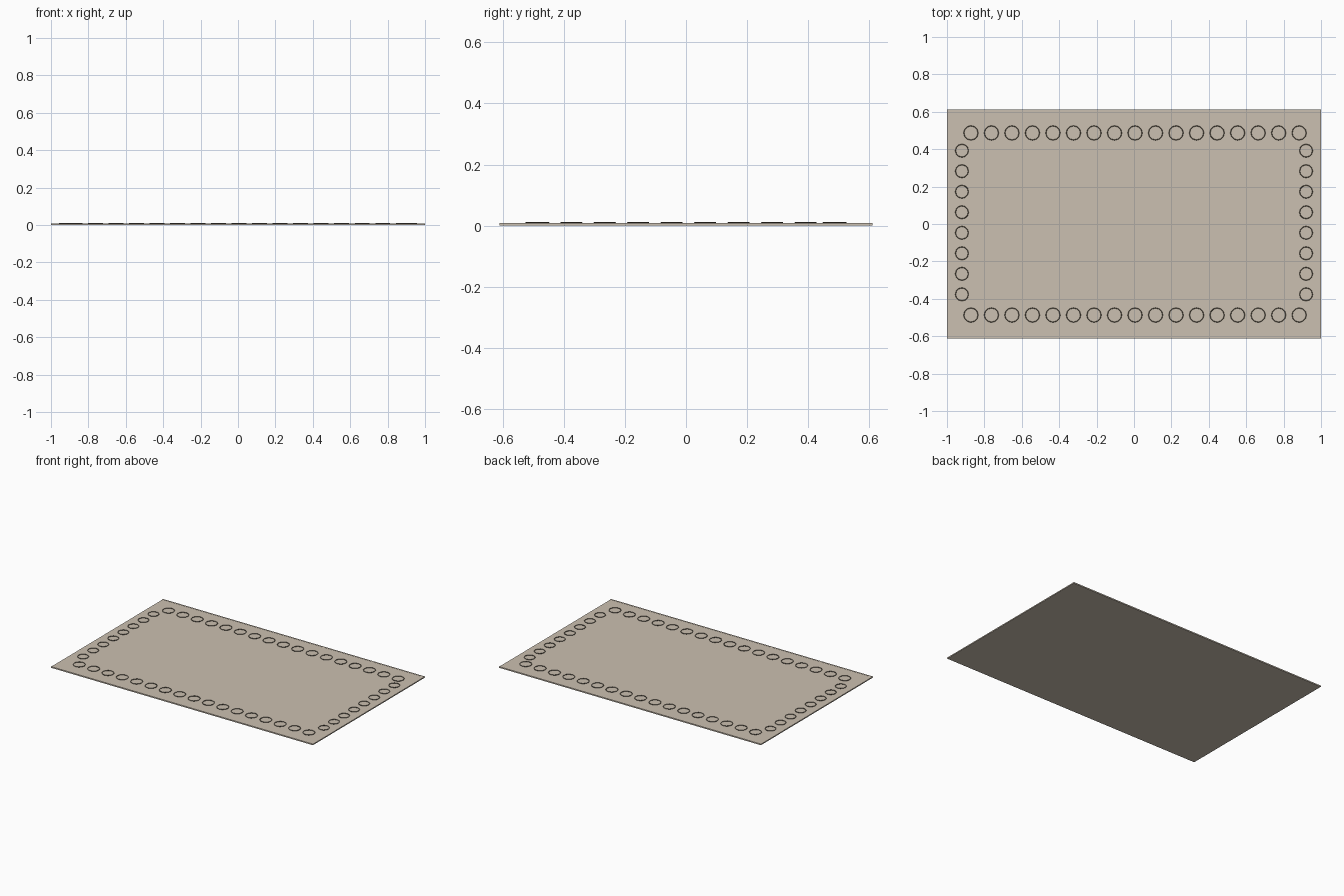
import bpy, bmesh, math

if "Cube" in bpy.data.objects:
    bpy.data.objects.remove(bpy.data.objects["Cube"])

def material(name, col):
    m = bpy.data.materials.new(name)
    m.diffuse_color = (*col, 1)
    m.use_nodes = True
    m.node_tree.nodes["Principled BSDF"].inputs["Base Color"].default_value = m.diffuse_color
    return m

cloth = material("beige_cloth", (0.60, 0.53, 0.44))
thread = material("dark_thread", (0.16, 0.13, 0.09))

def box(name, size, loc, mat):
    bpy.ops.mesh.primitive_cube_add(size=1, location=loc)
    o = bpy.context.object
    o.name = name
    o.scale = size
    bpy.ops.object.transform_apply(location=False, rotation=False)
    o.data.materials.append(mat)
    return o

# Thin mat with a narrow hem along each long edge
box("mat", (2, 1.206, 0.0075), (0, 0, 0.00375), cloth)
for s, side in ((-1, "front"), (1, "back")):
    box(side + "_hem", (2, 0.009, 0.0085), (0, s * 0.6065, 0.00425), cloth)

# Flat stitched rings around the border
def ring(name, x, y, r):
    bpy.ops.mesh.primitive_torus_add(major_segments=12, minor_segments=4,
        major_radius=r - 0.002, minor_radius=0.002, location=(x, y, 0.0095))
    o = bpy.context.object
    o.name = name
    o.data.materials.append(thread)

STEP = 0.1097
for s, side in ((-1, "front"), (1, "back")):
    for i in range(17):
        ring(f"{side}_ring", -0.872 + i * STEP, s * 0.487, 0.04)
for s, side in ((-1, "left"), (1, "right")):
    for i in range(8):
        ring(f"{side}_ring", s * 0.92, -0.376 + i * STEP, 0.0365)
